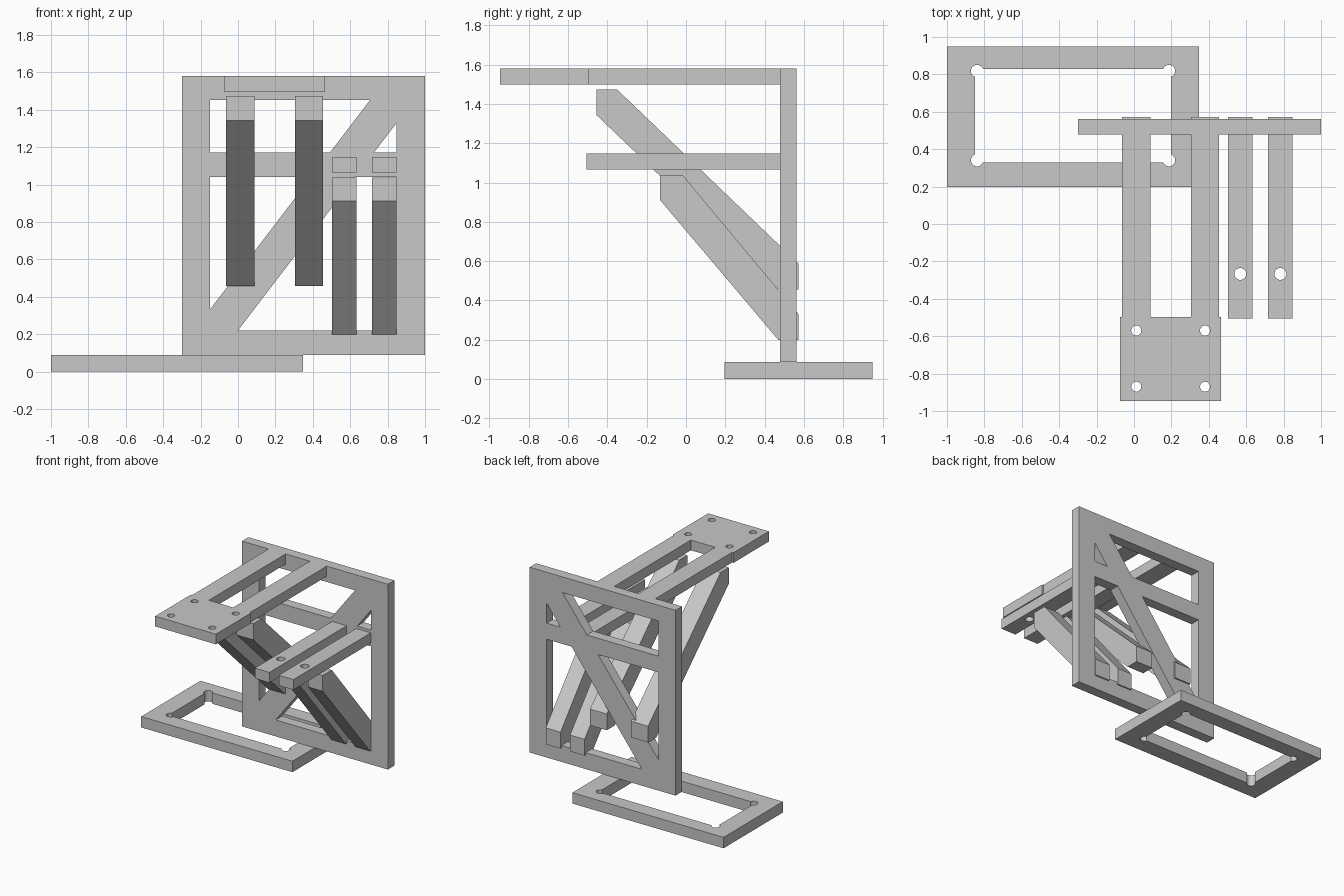
import bpy, bmesh
from math import sin, cos, asin, pi, radians
from mathutils import Matrix

cube = bpy.data.objects.get("Cube")
if cube:
    bpy.data.objects.remove(cube, do_unlink=True)

GREY = (0.58, 0.58, 0.58, 1)
grey = bpy.data.materials.new("light grey")
grey.use_nodes = True
grey.diffuse_color = GREY
grey.node_tree.nodes["Principled BSDF"].inputs["Base Color"].default_value = GREY

# Drawing planes: a profile's two axes, then the direction it is extruded along
PLANES = {
    "xy": Matrix(((1, 0, 0), (0, 1, 0), (0, 0, 1))),
    "xz": Matrix(((1, 0, 0), (0, 0, -1), (0, 1, 0))),
    "yz": Matrix(((0, 0, 1), (1, 0, 0), (0, 1, 0))),
}


def rect(a0, b0, a1, b1):
    return [(a0, b0), (a1, b0), (a1, b1), (a0, b1)]


def arc(a, b, r, start=0, sweep=2 * pi, steps=24, closed=True):
    n = steps if closed else steps - 1
    return [(a + r * cos(start + sweep * i / n), b + r * sin(start + sweep * i / n))
            for i in range(steps)]


def plate(name, plane, outline, lo, hi, holes=()):
    """Extrude an outline with holes between two offsets along the plane normal."""
    curve = bpy.data.curves.new(name, "CURVE")
    curve.dimensions = "2D"
    curve.fill_mode = "BOTH"
    curve.extrude = (hi - lo) / 2
    for loop in (outline, *holes):
        spline = curve.splines.new("POLY")
        spline.points.add(len(loop) - 1)
        for point, (a, b) in zip(spline.points, loop):
            point.co = (a, b, 0, 1)
        spline.use_cyclic_u = True
    source = bpy.data.objects.new(name + " profile", curve)
    bpy.context.collection.objects.link(source)
    bpy.context.view_layer.update()
    graph = bpy.context.evaluated_depsgraph_get()
    mesh = bpy.data.meshes.new_from_object(source.evaluated_get(graph))
    bpy.data.objects.remove(source, do_unlink=True)

    turn = PLANES[plane]
    middle = turn.col[2] * ((lo + hi) / 2)
    if plane == "xz":
        middle = -middle
    mesh.transform(Matrix.Translation(middle) @ turn.to_4x4())
    bm = bmesh.new()
    bm.from_mesh(mesh)
    bmesh.ops.remove_doubles(bm, verts=bm.verts, dist=0.0001)
    bmesh.ops.dissolve_limit(bm, angle_limit=radians(1), verts=bm.verts, edges=bm.edges)
    bmesh.ops.recalc_face_normals(bm, faces=bm.faces)
    bm.to_mesh(mesh)
    bm.free()
    mesh.name = name
    mesh.materials.clear()
    mesh.materials.append(grey)
    obj = bpy.data.objects.new(name, mesh)
    bpy.context.collection.objects.link(obj)
    bpy.ops.object.select_all(action="DESELECT")
    obj.select_set(True)
    bpy.context.view_layer.objects.active = obj
    bpy.ops.object.shade_smooth_by_angle(angle=radians(30))
    return obj


# Base frame: the opening has a round relief in each corner
INSET, RELIEF = 0.011, 0.033
bite = asin(INSET / RELIEF)
opening = []
corners = rect(-0.85, 0.33, 0.198, 0.829)
for i, (x, y) in enumerate(corners):
    cx = x + INSET * (1 if x < 0 else -1)
    cy = y + INSET * (1 if y < 0.5 else -1)
    opening += arc(cx, cy, RELIEF, pi / 2 + bite + i * pi / 2, pi - 2 * bite + pi / 2,
                   16, closed=False)
plate("base_frame", "xy", rect(-1, 0.197, 0.347, 0.95), 0, 0.088, [opening])

# Upright panel: border, crossbar and diagonal left between five openings
L, R, B, T = -0.15, 0.848, 0.22, 1.453
BAR_LO, BAR_HI = 1.04, 1.17
SLOPE = 1.308


def upper_x(z):
    return L + (z - 0.332) / SLOPE


def lower_x(z):
    return (z - B) / SLOPE


windows = [
    [(L, 0.332), (upper_x(BAR_LO), BAR_LO), (L, BAR_LO)],
    [(L, BAR_HI), (upper_x(BAR_HI), BAR_HI), (upper_x(T), T), (L, T)],
    [(lower_x(B), B), (R, B), (R, BAR_LO), (lower_x(BAR_LO), BAR_LO)],
    [(lower_x(BAR_HI), BAR_HI), (R, BAR_HI), (R, B + R * SLOPE)],
]
plate("upright_panel", "xz", rect(-0.3, 0.088, 1, 1.58), 0.479, 0.561, windows)

# Upper arm: drilled end plate on two rails
RAILS = [(-0.063, 0.088), (0.305, 0.455)]
PANEL, STEP = 0.479, -0.497
(a0, a1), (b0, b1) = RAILS
arm = [(-0.075, -0.947), (0.466, -0.947), (0.466, STEP), (b1, STEP), (b1, PANEL),
       (b0, PANEL), (b0, STEP), (a1, STEP), (a1, PANEL), (a0, PANEL), (a0, STEP),
       (-0.075, STEP)]
screws = [arc(x, y, 0.027) for x in (0.012, 0.38) for y in (-0.57, -0.87)]
plate("upper_arm", "xy", arm, 1.498, 1.58, screws)

# Lower arms: two separate drilled bars
BARS = [(0.503, 0.633), (0.717, 0.848)]
for side, (x0, x1) in zip(("right", "left"), BARS):
    hole = arc((x0 + x1) / 2, -0.267, 0.032)
    plate(side + "_lower_arm", "xy", rect(x0, -0.505, x1, PANEL), 1.065, 1.148, [hole])

# Sloping braces, whose feet pass just through the panel
long_brace = [(-0.455, 1.473), (-0.35, 1.473), (0.572, 0.588), (0.572, 0.457),
              (0.47, 0.457), (-0.455, 1.343)]
short_brace = [(-0.133, 1.038), (-0.017, 1.038), (0.572, 0.331), (0.572, 0.199),
               (0.47, 0.199), (-0.133, 0.912)]
for kind, profile, spans in (("upper", long_brace, RAILS), ("lower", short_brace, BARS)):
    for side, (x0, x1) in zip(("right", "left"), spans):
        plate(f"{side}_{kind}_brace", "yz", profile, x0, x1)
